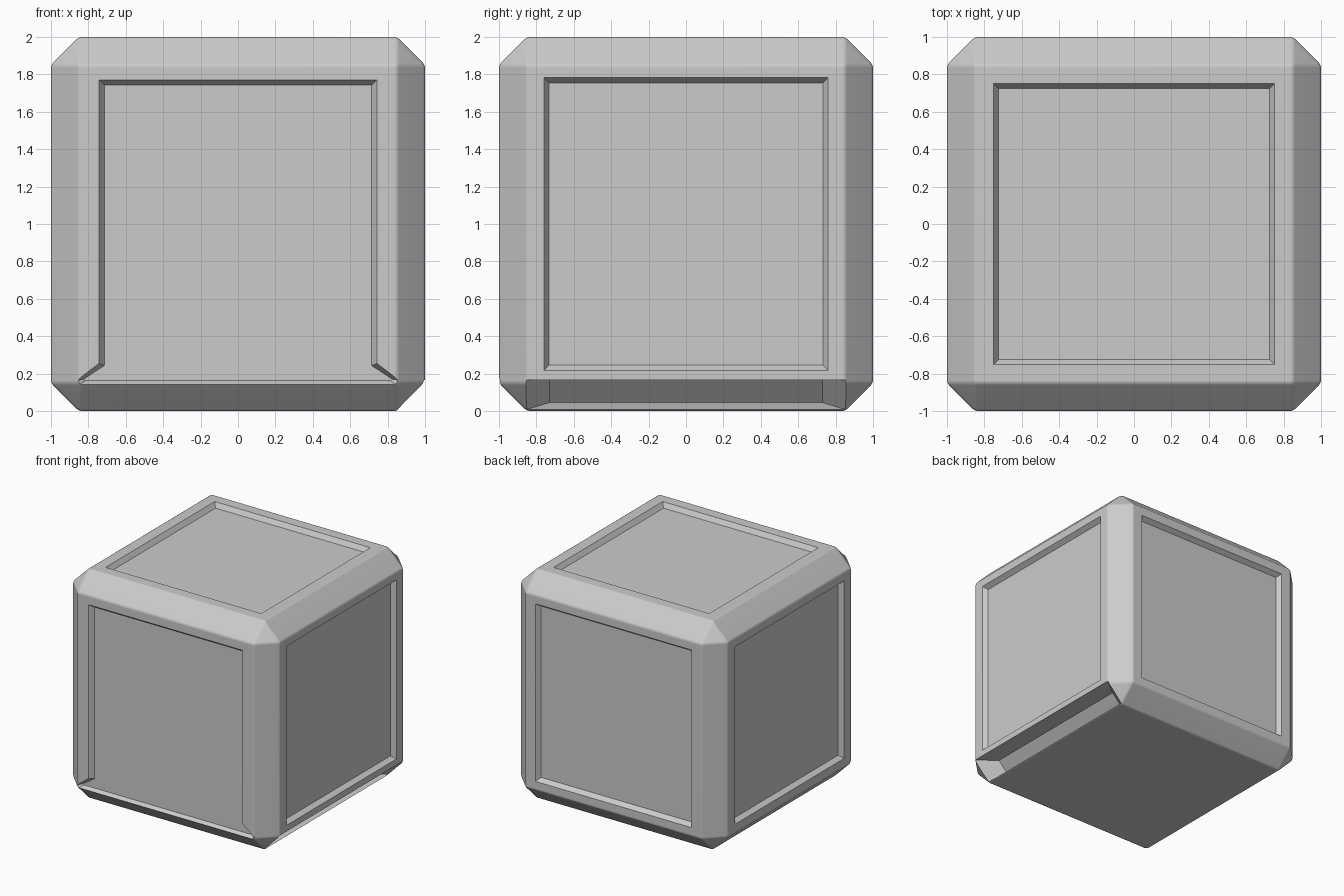
import bpy, bmesh
from mathutils import Matrix, Vector

if "Cube" in bpy.data.objects:
    bpy.data.objects.remove(bpy.data.objects["Cube"])


def make_object(name, bm):
    bmesh.ops.recalc_face_normals(bm, faces=bm.faces[:])
    mesh = bpy.data.meshes.new(name)
    bm.to_mesh(mesh)
    bm.free()
    obj = bpy.data.objects.new(name, mesh)
    bpy.context.collection.objects.link(obj)
    return obj


def loft(name, rings):
    """Closed solid through a series of rings with equal point counts."""
    bm = bmesh.new()
    loops = [[bm.verts.new(p) for p in ring] for ring in rings]
    n = len(loops[0])
    for a, b in zip(loops, loops[1:]):
        for i in range(n):
            j = (i + 1) % n
            bm.faces.new((a[i], a[j], b[j], b[i]))
    bm.faces.new(loops[0])
    bm.faces.new(loops[-1])
    return make_object(name, bm)


def panel_cutter(name, right, up, out, outer, inner, depth=0.04):
    """Shallow tapered recess; u, v are measured from the face centre."""
    r, u, o = Vector(right), Vector(up), Vector(out)
    c = Vector((0, 0, 1))
    ring = lambda pts, d: [c + r * a + u * b + o * d for a, b in pts]
    return loft(name, [ring(outer, 1.1), ring(outer, 1.0), ring(inner, 1 - depth)])


def rect(w, h):
    return [(-w, -h), (w, -h), (w, h), (-w, h)]


def mirrored(half):
    return half + [(-x, y) for x, y in reversed(half)]


# Cube body with wide chamfers and slightly softened chamfer edges
bm = bmesh.new()
bmesh.ops.create_cube(bm, size=2, matrix=Matrix.Translation((0, 0, 1)))
bmesh.ops.bevel(bm, geom=bm.edges[:], offset=0.15, segments=1, profile=0.5, affect='EDGES')
bmesh.ops.bevel(bm, geom=bm.edges[:], offset=0.014, segments=2, profile=0.5, affect='EDGES')
body = make_object("cube_body", bm)

# Plain square panels on the right, left, back and top
cutters = []
for name, right, up, out, w, h in [
        ("right_panel", (0, 1, 0), (0, 0, 1), (1, 0, 0), 0.76, 0.782),
        ("left_panel", (0, -1, 0), (0, 0, 1), (-1, 0, 0), 0.755, 0.775),
        ("back_panel", (-1, 0, 0), (0, 0, 1), (0, 1, 0), 0.755, 0.775),
        ("top_panel", (1, 0, 0), (0, 1, 0), (0, 0, 1), 0.752, 0.752)]:
    cutters.append(panel_cutter(name, right, up, out, rect(w, h), rect(w - 0.027, h - 0.027)))

# Front panel flares out along its lower edge
front_outer = mirrored([(0.743, 0.77), (0.743, -0.745), (0.86, -0.835), (0.85, -0.862)])
front_inner = mirrored([(0.715, 0.742), (0.715, -0.757), (0.825, -0.83), (0.815, -0.838)])
cutters.append(panel_cutter("front_panel", (1, 0, 0), (0, 0, 1), (0, -1, 0),
                            front_outer, front_inner))

# Deep slot in the lower right chamfer, with sloped ends
def slot_ring(top, bottom, y):
    return [(top[0], -y, top[1]), (top[0], y, top[1]),
            (bottom[0], y, bottom[1]), (bottom[0], -y, bottom[1])]

cutters.append(loft("slot", [
    slot_ring((1.1, 0.065), (0.957, -0.093), 0.855),
    slot_ring((1.0, 0.165), (0.857, 0.007), 0.855),
    slot_ring((0.845, 0.165), (0.73, 0.045), 0.73)]))

# Cut every recess out of the body
bpy.context.view_layer.objects.active = body
body.select_set(True)
for cutter in cutters:
    cutter.hide_render = True
    mod = body.modifiers.new(cutter.name, 'BOOLEAN')
    mod.operation = 'DIFFERENCE'
    mod.solver = 'EXACT'
    mod.object = cutter
    bpy.ops.object.modifier_apply(modifier=mod.name)
    bpy.data.objects.remove(cutter, do_unlink=True)

# Smooth chamfer transitions, crisp recess edges
bpy.ops.object.shade_smooth_by_angle(angle=0.52)
weighted = body.modifiers.new("weighted_normals", 'WEIGHTED_NORMAL')
weighted.keep_sharp = True
